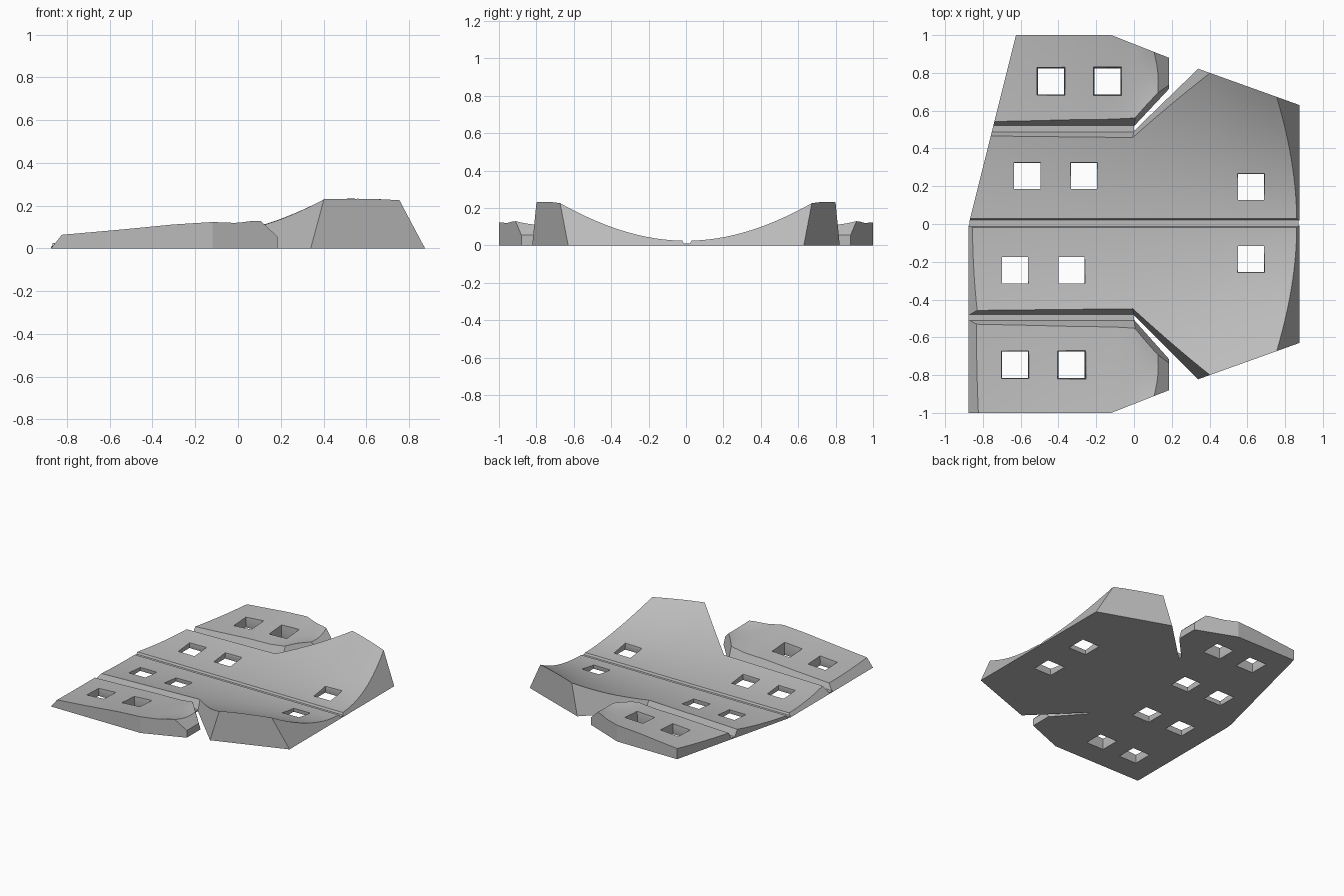
import bpy, bmesh, math
from mathutils import Vector

if "Cube" in bpy.data.objects:
    bpy.data.objects.remove(bpy.data.objects["Cube"])

grey = bpy.data.materials.new("light_grey")
grey.diffuse_color = (0.5, 0.5, 0.5, 1)
grey.use_nodes = True
grey.node_tree.nodes["Principled BSDF"].inputs["Base Color"].default_value = grey.diffuse_color


def make_object(name, bm, material=True):
    bmesh.ops.recalc_face_normals(bm, faces=bm.faces[:])
    mesh = bpy.data.meshes.new(name)
    bm.to_mesh(mesh)
    bm.free()
    ob = bpy.data.objects.new(name, mesh)
    bpy.context.collection.objects.link(ob)
    if material:
        mesh.materials.append(grey)
    return ob


def add_rings(bm, rings):
    """Closed solid through a stack of rings with equal point counts."""
    loops = [[bm.verts.new(p) for p in r] for r in rings]
    n = len(loops[0])
    for a, b in zip(loops, loops[1:]):
        for i in range(n):
            j = (i + 1) % n
            bm.faces.new((a[i], a[j], b[j], b[i]))
    bm.faces.new(loops[0][::-1])
    bm.faces.new(loops[-1])


def inset(poly, slopes, z):
    """Move each edge inwards by slope * z and intersect neighbouring edges."""
    lines = []
    for i, s in enumerate(slopes):
        a, b = Vector(poly[i]), Vector(poly[(i + 1) % len(poly)])
        d = (b - a).normalized()
        lines.append((a + Vector((-d.y, d.x)) * s * z, d))
    out = []
    for i in range(len(lines)):
        (p, d), (q, e) = lines[i - 1], lines[i]
        t = (q - p).cross(e) / d.cross(e)
        out.append(p + d * t)
    return out


def sloped_prism(poly, slopes, height, side, z0=0.0):
    bm = bmesh.new()
    add_rings(bm, [[(p.x, p.y * side, z) for p in inset(poly, slopes, z)]
                   for z in (z0, height)])
    return bm


def interp(x, pts):
    for (a, u), (b, v) in zip(pts, pts[1:]):
        if x <= b:
            return u + (v - u) * max(0, (x - a) / (b - a))
    return pts[-1][1]


# Curved top surfaces: a broad trough and the shallow dished side panels
BEND = [(-0.9, 0.14), (0, 0.25), (0.2, 0.28), (0.4, 0.32), (0.76, 0.445), (0.95, 0.5)]
BASE = [(-0.9, 0.05), (-0.55, 0.072), (-0.3, 0.09), (0, 0.101), (0.1, 0.108), (0.2, 0.11)]
TILT = [(-0.9, 0.02), (-0.12, 0.09), (0.1, 0.04), (0.2, 0.03)]
DISH = [(-0.9, 0.05), (-0.12, 0.12), (0, 0.2), (0.1, 0.8), (0.2, 0.8)]


def centre_height(x, y):
    return 0.025 + interp(x, BEND) * y * y


def side_height(x, y):
    v = y - 0.77
    return interp(x, BASE) + interp(x, TILT) * v + interp(x, DISH) * v * v


def curved_block(func, side, x0, x1, y0, y1, nx=36, ny=20):
    """Solid block with a flat base and a curved top."""
    bm = bmesh.new()
    low, top = [], []
    for i in range(nx + 1):
        x = x0 + (x1 - x0) * i / nx
        ys = [y0 + (y1 - y0) * j / ny for j in range(ny + 1)]
        top.append([bm.verts.new((x, y * side, func(x, y))) for y in ys])
        low.append([bm.verts.new((x, y * side, 0)) for y in ys])
    for i in range(nx):
        for j in range(ny):
            for g in (low, top):
                bm.faces.new((g[i][j], g[i + 1][j], g[i + 1][j + 1], g[i][j + 1]))
        for j in (0, ny):
            bm.faces.new((low[i][j], low[i + 1][j], top[i + 1][j], top[i][j]))
    for j in range(ny):
        for i in (0, nx):
            bm.faces.new((low[i][j], low[i][j + 1], top[i][j + 1], top[i][j]))
    bmesh.ops.recalc_face_normals(bm, faces=bm.faces[:])
    return bm


def boolean(ob, cutter, op):
    mod = ob.modifiers.new(op, 'BOOLEAN')
    mod.object, mod.operation, mod.solver = cutter, op, 'EXACT'
    bpy.context.view_layer.objects.active = ob
    bpy.ops.object.modifier_apply(modifier=mod.name)


# Slot holes with walls that pinch in slightly
HOLES = {1: [(-0.44, 0.755), (-0.14, 0.755), (-0.565, 0.255), (-0.265, 0.255), (0.62, 0.195)],
         -1: [(-0.63, -0.745), (-0.33, -0.745), (-0.63, -0.245), (-0.33, -0.245), (0.62, -0.185)]}


def hole_cutter(side):
    bm = bmesh.new()
    for x, y in HOLES[side]:
        add_rings(bm, [[(x + sx * w, y + sy * w, z)
                        for sx, sy in ((-1, -1), (1, -1), (1, 1), (-1, 1))]
                       for z, w in ((-0.02, 0.075), (0, 0.075), (0.03, 0.069),
                                    (0.09, 0.075), (0.4, 0.075))])
    return make_object("hole_cutter", bm, False)


WALL, NOTCH, TIP = 0.45, 0.26, 0.53
parts = []
for side, word in ((1, "back"), (-1, "front")):
    shift = 0.005 * side

    def left(y):
        return -0.875 + (0.25 * y if side > 0 else 0)

    end = 0 if side > 0 else 0.8
    a, b, c = 0.0125 + shift, 0.4875 + shift, 0.5125 + shift
    # Outlines with the slope of each edge wall
    centre = [(left(a), a), (0.875, a), (0.875, 0.63), (0.34, 0.822), (0, b), (left(b), b)]
    flap = [(left(c), c), (0, c), (0.185, 0.715), (0.185, 0.88), (-0.12, 1), (left(1), 1)]
    holes = hole_cutter(side)
    for name, poly, slopes, func, box in (
            ("centre_panel", centre, (WALL, TIP, 0, NOTCH, WALL, end), centre_height,
             (-0.9, 0.9, 0.0, 0.86)),
            ("side_flap", flap, (WALL, NOTCH, 0, 0, 0, end), side_height,
             (-0.9, 0.2, 0.48, 1.03))):
        bm = curved_block(func, side, *box)
        if name == "side_flap":
            # Chamfered flap tip
            cut = bmesh.ops.bisect_plane(bm, geom=bm.verts[:] + bm.edges[:] + bm.faces[:],
                                         plane_co=(0.185, 0, 0.055), plane_no=(0.94, 0, 1),
                                         clear_outer=True)["geom_cut"]
            bmesh.ops.holes_fill(bm, edges=[e for e in bm.edges if e.is_boundary], sides=0)
        ob = make_object(word + "_" + name, bm)
        prism = make_object("outline", sloped_prism(poly, slopes, 0.3, side, -0.02), False)
        boolean(ob, prism, 'INTERSECT')
        boolean(ob, holes, 'DIFFERENCE')
        bpy.data.objects.remove(prism)
        parts.append(ob)
    bpy.data.objects.remove(holes)
    # Thin hinge strip between the centre panel and the flap
    strip = [(left(b), b), (0, b), (0, c), (left(c), c)]
    make_object(word + "_hinge", sloped_prism(strip, (-WALL, 0, -WALL, 0), 0.01, side))

# Thin hinge strip along the middle
strip = [(-0.87, -0.0075), (0.872, -0.0075), (0.872, 0.0175), (-0.87, 0.0175)]
make_object("middle_hinge", sloped_prism(strip, (-WALL, 0, -WALL, 0), 0.01, 1))

# Smooth curved tops with crisp edges
for ob in parts:
    bpy.ops.object.select_all(action='DESELECT')
    ob.select_set(True)
    bpy.context.view_layer.objects.active = ob
    bpy.ops.object.shade_smooth_by_angle(angle=math.radians(20))
